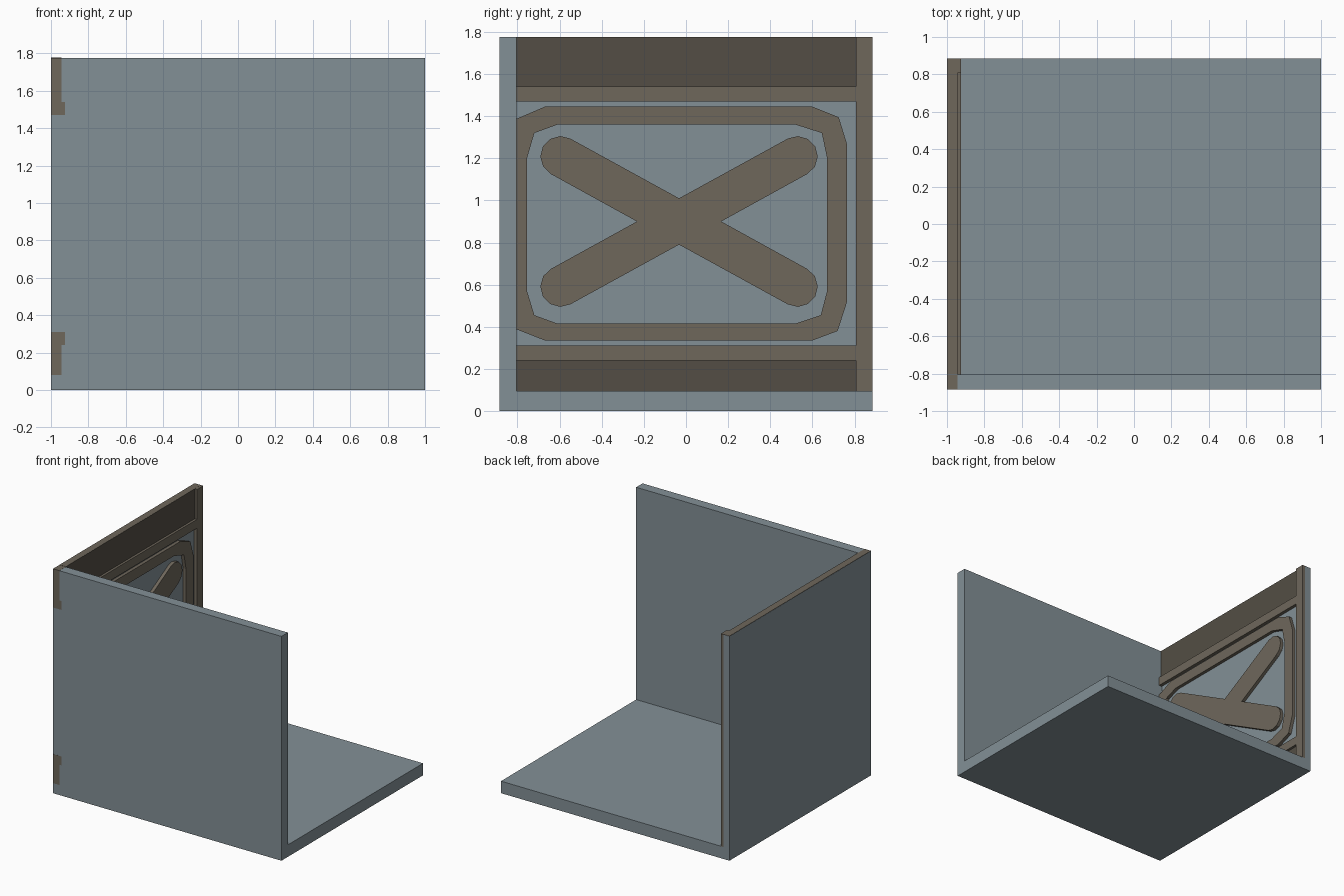
import bpy, bmesh
from math import sin, cos, atan2, pi

if "Cube" in bpy.data.objects:
    bpy.data.objects.remove(bpy.data.objects["Cube"])


def material(name, rgb):
    m = bpy.data.materials.new(name)
    m.diffuse_color = (*rgb, 1)
    m.use_nodes = True
    m.node_tree.nodes["Principled BSDF"].inputs["Base Color"].default_value = m.diffuse_color
    return m


BROWN = material("brown_wood", (0.158, 0.136, 0.105))
DARK = material("dark_wood", (0.087, 0.076, 0.059))
STEEL = material("blue_grey", (0.226, 0.277, 0.305))


def extrude_x(name, loops, x0, x1, mat):
    """Extrude a (y, z) outline along x; a second matching loop makes a ring."""
    bm = bmesh.new()
    rings = [[[bm.verts.new((x, y, z)) for y, z in loop] for x in (x0, x1)]
             for loop in loops]
    n = len(loops[0])
    for lo, hi in rings:
        for i in range(n):
            j = (i + 1) % n
            bm.faces.new((lo[i], lo[j], hi[j], hi[i]))
    for end in (0, 1):
        if len(rings) == 1:
            bm.faces.new(rings[0][end])
        else:
            a, b = rings[0][end], rings[1][end]
            for i in range(n):
                j = (i + 1) % n
                bm.faces.new((a[i], a[j], b[j], b[i]))
    bmesh.ops.recalc_face_normals(bm, faces=bm.faces)
    me = bpy.data.meshes.new(name)
    bm.to_mesh(me)
    bm.free()
    ob = bpy.data.objects.new(name, me)
    bpy.context.collection.objects.link(ob)
    me.materials.append(mat)
    return ob


def box(name, x0, x1, y0, y1, z0, z1, mat):
    return extrude_x(name, [[(y0, z0), (y1, z0), (y1, z1), (y0, z1)]], x0, x1, mat)


W, H = 0.885, 1.775      # half depth, height
T, F = 0.095, -0.805     # floor top, inner face of the front wall
PANEL, FACE = -0.95, -0.924

# Floor and front wall as one L-shaped shell, plus the left wall
extrude_x("floor_and_front_wall",
          [[(-W, 0), (W, 0), (W, T), (F, T), (F, H), (-W, H)]], -1, 1, STEEL)
box("left_wall", -1, PANEL, F, W, T, H, STEEL)

# Dark planks at the top and bottom of the left wall
for name, z0, z1 in (("top", 1.54, H + 0.001), ("bottom", T, 0.24)):
    box(name + "_plank", -0.999, -0.943, F, 0.81, z0, z1, DARK)

# Brown corner ends showing through the front, and cap along the wall top
for name, z0, z1 in (("top", 1.47, H + 0.001), ("bottom", 0.08, 0.31)):
    box(name + "_plank_end", -0.999, -0.943, -W - 0.001, F - 0.001, z0, z1, BROWN)
box("wall_cap", -0.999, -0.9435, F, W - 0.001, H - 0.003, H + 0.002, BROWN)

# Raised rails and rear post
for name, z0, z1 in (("upper", 1.47, 1.54), ("lower", 0.24, 0.31)):
    box(name + "_rail", -0.96, FACE, -W - 0.001, 0.808, z0, z1, BROWN)
box("rear_post", PANEL, FACE, 0.808, W, T, H + 0.001, BROWN)

# Chamfered ring on the panel
outer = [(0.6, 1.445), (0.725, 1.395), (0.765, 1.265), (0.765, 0.52),
         (0.72, 0.38), (0.6, 0.335), (-0.67, 0.335), (-0.81, 0.39),
         (-0.85, 0.52), (-0.85, 1.265), (-0.81, 1.385), (-0.67, 1.445)]
inner = [(0.52, 1.36), (0.645, 1.32), (0.67, 1.2), (0.67, 0.57),
         (0.64, 0.455), (0.52, 0.415), (-0.61, 0.415), (-0.72, 0.455),
         (-0.755, 0.57), (-0.755, 1.2), (-0.72, 1.32), (-0.61, 1.36)]
extrude_x("panel_ring", [outer, inner], -0.955, FACE, BROWN)

# Rounded cross: four arms joined by the notches between them
cy, cz = -0.033, 0.9
slope, r, reach = atan2(0.11, 0.2), 0.096, 0.642
cross = []
notches = [(0, 0.11), (-0.2, 0), (0, -0.11), (0.2, 0)]
for ang, notch in zip((slope, pi - slope, pi + slope, -slope), notches):
    for k in range(7):
        a = ang - pi / 2 + pi * k / 6
        cross.append((cy + reach * cos(ang) + r * cos(a),
                      cz + reach * sin(ang) + r * sin(a)))
    cross.append((cy + notch[0], cz + notch[1]))
extrude_x("panel_cross", [cross], -0.955, FACE, BROWN)
